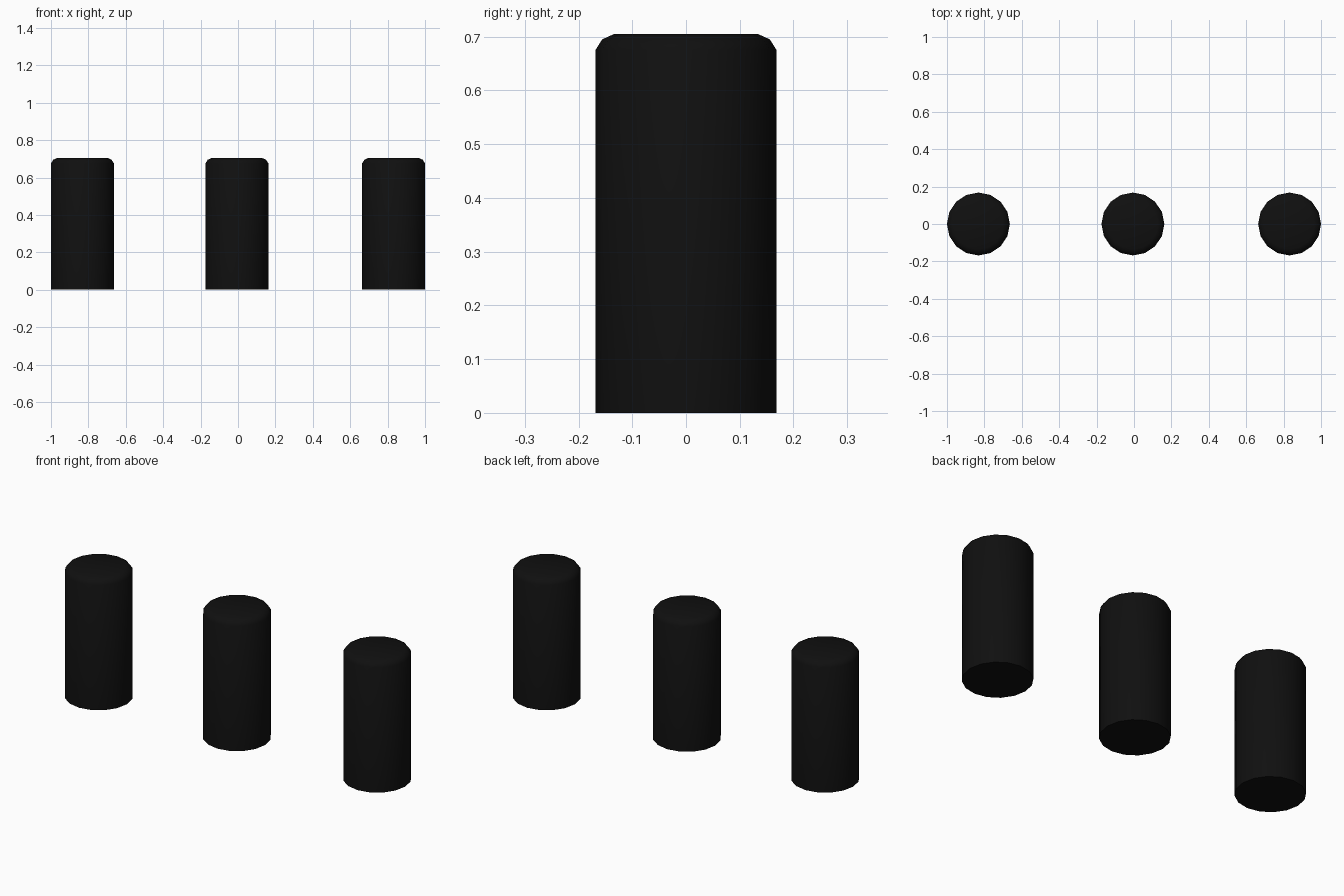
import bpy, bmesh, math

if "Cube" in bpy.data.objects:
    bpy.data.objects.remove(bpy.data.objects["Cube"])

SIDES = 16
# Radius/height profile: straight wall with a softly rounded top rim
PROFILE = [(0.168, 0.0), (0.168, 0.676), (0.156, 0.695), (0.134, 0.705)]

black = bpy.data.materials.new("black")
black.diffuse_color = (0.005, 0.005, 0.005, 1)
black.use_nodes = True
black.node_tree.nodes["Principled BSDF"].inputs["Base Color"].default_value = black.diffuse_color


def make_post(name, x):
    bm = bmesh.new()
    rings = [[bm.verts.new((r * math.cos(2 * math.pi * i / SIDES),
                            r * math.sin(2 * math.pi * i / SIDES), z))
              for i in range(SIDES)] for r, z in PROFILE]
    # Walls
    for low, high in zip(rings, rings[1:]):
        for i in range(SIDES):
            j = (i + 1) % SIDES
            bm.faces.new((low[i], low[j], high[j], high[i]))
    # Flat base and top
    bm.faces.new(rings[0][::-1])
    bm.faces.new(rings[-1])
    mesh = bpy.data.meshes.new(name)
    bm.to_mesh(mesh)
    bm.free()
    mesh.materials.append(black)
    post = bpy.data.objects.new(name, mesh)
    post.location.x = x
    bpy.context.collection.objects.link(post)
    bpy.ops.object.select_all(action='DESELECT')
    post.select_set(True)
    bpy.context.view_layer.objects.active = post
    bpy.ops.object.shade_smooth_by_angle(angle=math.radians(40))


# Row of three identical posts
for name, x in (("left_post", -0.832), ("middle_post", -0.006), ("right_post", 0.832)):
    make_post(name, x)
